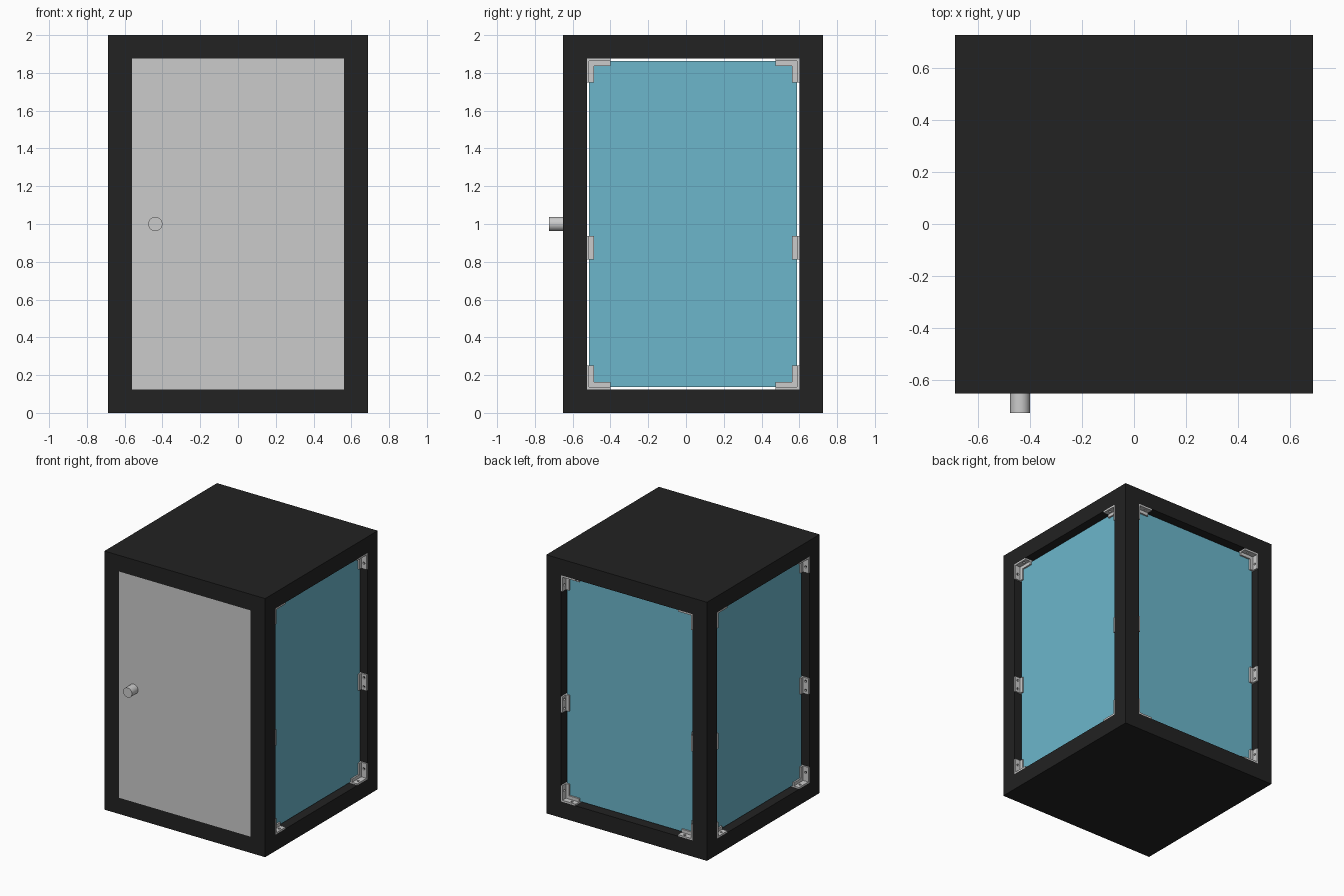
import bpy, bmesh, math
from mathutils import Matrix, Vector

if "Cube" in bpy.data.objects:
    bpy.data.objects.remove(bpy.data.objects["Cube"])

W, H, T = 1.375, 2.0, 0.125         # booth width, height, frame thickness
CY, CZ = 0.0375, 1.0                # booth centre
U, V = W / 2 - T, H / 2 - T         # half size of each opening


def material(name, rgb):
    m = bpy.data.materials.new(name)
    m.diffuse_color = (*rgb, 1)
    m.use_nodes = True
    m.node_tree.nodes["Principled BSDF"].inputs["Base Color"].default_value = m.diffuse_color
    return m


black = material("black_frame", (0.016, 0.016, 0.016))
blue = material("blue_glass", (0.15, 0.47, 0.6))


def make(name, bm, mat=None):
    bmesh.ops.recalc_face_normals(bm, faces=bm.faces)
    me = bpy.data.meshes.new(name)
    bm.to_mesh(me)
    bm.free()
    if mat:
        me.materials.append(mat)
    ob = bpy.data.objects.new(name, me)
    bpy.context.collection.objects.link(ob)
    return ob


def box(name, size, centre=(0, 0, 0), mat=None):
    bm = bmesh.new()
    bmesh.ops.create_cube(bm, size=1, matrix=Matrix.Translation(centre) @ Matrix.Diagonal((*size, 1)))
    return make(name, bm, mat)


def rod(name, r, length, centre, axis, sides):
    bm = bmesh.new()
    rot = Vector(axis).to_track_quat('Z', 'Y').to_matrix().to_4x4()
    bmesh.ops.create_cone(bm, cap_ends=True, segments=sides, radius1=r, radius2=r,
                          depth=length, matrix=Matrix.Translation(centre) @ rot)
    return make(name, bm)


def prism(name, pts, x0, x1):
    bm = bmesh.new()
    f = bm.faces.new([bm.verts.new((x0, y, z)) for y, z in pts])
    ext = bmesh.ops.extrude_face_region(bm, geom=[f])
    verts = [g for g in ext["geom"] if isinstance(g, bmesh.types.BMVert)]
    bmesh.ops.translate(bm, verts=verts, vec=(x1 - x0, 0, 0))
    return make(name, bm)


def bake(ob, tools=(), mirror=None):
    """Apply booleans (operation, object) and a mirror, then drop the helpers."""
    for op, tool in tools:
        m = ob.modifiers.new("bool", 'BOOLEAN')
        m.operation, m.object, m.solver = op, tool, 'EXACT'
        tool.hide_render = True
    if mirror:
        m = ob.modifiers.new("mirror", 'MIRROR')
        m.use_axis = mirror
        m.use_mirror_merge = False
    bpy.context.view_layer.update()
    me = bpy.data.meshes.new_from_object(ob.evaluated_get(bpy.context.evaluated_depsgraph_get()))
    ob.modifiers.clear()
    ob.data = me
    for _, tool in tools:
        bpy.data.objects.remove(tool)
    return ob


# frame: solid block, opened through both horizontal directions
frame = box("frame", (W, W, H), (0, CY, CZ), black)
bake(frame, [('DIFFERENCE', box("cut_x", (2 * W, 2 * U, 2 * V), (0, CY, CZ))),
             ('DIFFERENCE', box("cut_y", (2 * U, 2 * W, 2 * V), (0, CY, CZ)))])

# door and knob
front = CY - W / 2
box("door", (2 * U, T, 2 * V), (0, front + T / 2, CZ))
knob = rod("door_knob", 0.0375, 0.095, (-0.4375, front - 0.0275, 1.0), (0, 1, 0), 32)
bpy.context.view_layer.objects.active = knob
knob.select_set(True)
bpy.ops.object.shade_smooth_by_angle()

# glass and brackets, drawn in a panel's own plane (x = outward)
P, F, LEG, G = 0.0125, 0.0375, 0.125, 0.00625   # plate, flange width, leg, half glass


def ell(t, start=0):
    s, a, b = start, -U, -V
    return [(a + s, b + s), (a + LEG, b + s), (a + LEG, b + t),
            (a + t, b + t), (a + t, b + LEG), (a + s, b + LEG)]


def strip(t):
    z0 = -0.125 - LEG / 2
    return [(-U, z0), (-U + t, z0), (-U + t, z0 + LEG), (-U, z0 + LEG)]


def bracket(name, shape, holes, mirror):
    ob = prism(name, shape(P), -T / 2, T / 2)
    tools = [('UNION', prism("flange", shape(F), s * G, s * (G + P))) for s in (1, -1)]
    for y, z, axis in holes:
        for x in (0.04, -0.04):
            tools.append(('DIFFERENCE', rod("hole", 0.009, 0.04, (x, y, z), axis, 16)))
    return bake(ob, tools, mirror)


glass = box("glass_panel", (2 * G, 2 * (U - P), 2 * (V - P)), mat=blue)
corners = bracket("corner_brackets", ell,
                  [(-U + P / 2, -V + 0.08, (0, 1, 0)), (-U + 0.08, -V + P / 2, (0, 0, 1))],
                  (False, True, True))
middles = bracket("middle_brackets", strip,
                  [(-U + P / 2, -0.125 + d, (0, 1, 0)) for d in (-0.035, 0.035)],
                  (False, True, False))

# place the set on right, back and left
for i, side in enumerate(("right", "back", "left")):
    a = i * math.pi / 2
    for part in (glass, corners, middles):
        ob = part if i == 0 else part.copy()
        if i:
            bpy.context.collection.objects.link(ob)
        ob.name = side + "_" + part.data.name.split(".")[0] if i else ob.name
        ob.location = (math.cos(a) * (W - T) / 2, CY + math.sin(a) * (W - T) / 2, CZ)
        ob.rotation_euler = (0, 0, a)
for part in (glass, corners, middles):
    part.name = "right_" + part.name
